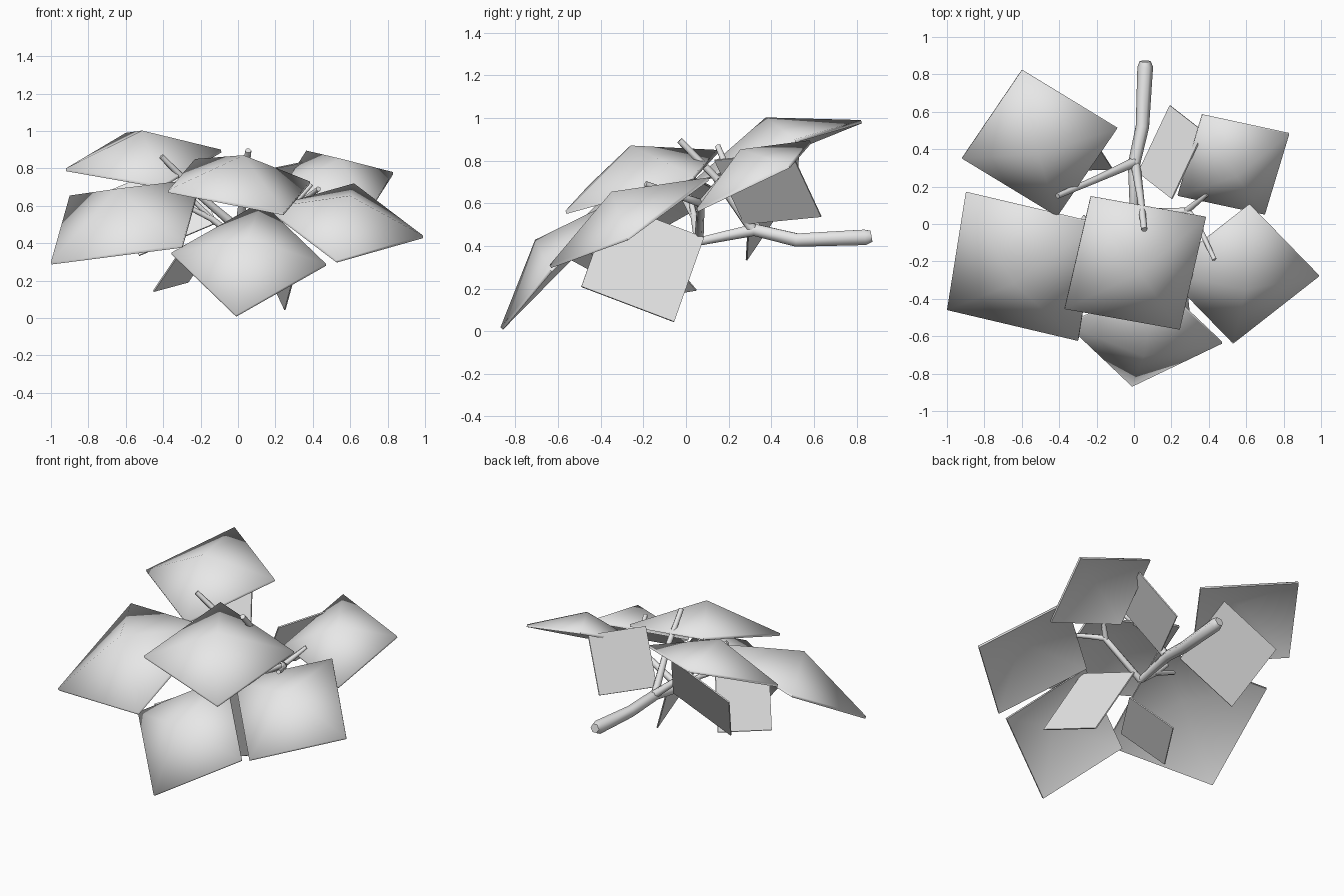
import bpy
from mathutils import Vector

if "Cube" in bpy.data.objects:
    bpy.data.objects.remove(bpy.data.objects["Cube"])

grey = bpy.data.materials.new("light_grey")
grey.diffuse_color = (0.8, 0.8, 0.8, 1)
grey.use_nodes = True
grey.node_tree.nodes["Principled BSDF"].inputs["Base Color"].default_value = grey.diffuse_color


def add_mesh(name, mesh, angle):
    ob = bpy.data.objects.new(name, mesh)
    bpy.context.collection.objects.link(ob)
    mesh.materials.clear()
    mesh.materials.append(grey)
    bpy.ops.object.select_all(action='DESELECT')
    ob.select_set(True)
    bpy.context.view_layer.objects.active = ob
    bpy.ops.object.shade_smooth_by_angle(angle=angle)
    return ob


def leaf(name, a, b, c, bulge, thick):
    """Square leaf card: a is a corner, b and c its two neighbours.
    The centre is pushed out along the upward normal by bulge * side."""
    a, b, c = Vector(a), Vector(b), Vector(c)
    d = b + c - a
    n = (b - a).cross(c - a).normalized()
    if n.z < 0:
        b, c, n = c, b, -n
    side = ((b - a).length + (c - a).length) / 2
    top = [a, b, d, c, (a + d) / 2 + n * bulge * side]
    low = [p - n * thick for p in top]
    faces = []
    for i in range(4):
        j = (i + 1) % 4
        faces += [(i, j, 4), (5 + j, 5 + i, 9), (j, i, 5 + i, 5 + j)]
    me = bpy.data.meshes.new(name)
    me.from_pydata(top + low, [], faces)
    add_mesh(name, me, 1.2)


def twig(name, pts):
    """Six sided tapering tube, points are (x, y, z, radius)."""
    cu = bpy.data.curves.new(name, 'CURVE')
    cu.dimensions = '3D'
    cu.bevel_depth = 1.0
    cu.bevel_resolution = 1
    cu.use_fill_caps = True
    sp = cu.splines.new('POLY')
    sp.points.add(len(pts) - 1)
    for p, (x, y, z, r) in zip(sp.points, pts):
        p.co = (x, y, z, 1)
        p.radius = r
    tmp = bpy.data.objects.new(name + "_curve", cu)
    bpy.context.collection.objects.link(tmp)
    bpy.context.view_layer.update()
    dg = bpy.context.evaluated_depsgraph_get()
    me = bpy.data.meshes.new_from_object(tmp.evaluated_get(dg))
    bpy.data.objects.remove(tmp)
    add_mesh(name, me, 1.1)


# large domed leaves
big = {
    "back_left_leaf": ((-.60, .82, .99), (-.09, .51, .90), (-.92, .35, .80)),
    "left_leaf": ((-1.0, -.46, .30), (-.90, .165, .655), (-.30, -.625, .39)),
    "top_leaf": ((.245, -.565, .565), (.385, .035, .73), (-.37, -.455, .685)),
    "back_right_leaf": ((.83, .48, .78), (.365, .58, .895), (.70, .05, .575)),
    "right_leaf": ((.99, -.28, .44), (.62, .10, .72), (.53, -.64, .31)),
    "front_leaf": ((-.01, -.87, .018), (.47, -.64, .29), (-.355, -.543, .35)),
}
for name, (a, b, c) in big.items():
    leaf(name, a, b, c, .27, .016)

# small flat leaves underneath
small = {
    "lower_front_leaf": ((.255, -.055, .045), (.30, -.49, .21), (.07, .085, .44)),
    "lower_left_leaf": ((-.455, -.25, .145), (-.27, .05, .195), (-.29, -.46, .39)),
    "lower_back_left_leaf": ((-.53, .28, .335), (-.115, .29, .51), (-.68, .515, .685)),
    "lower_back_right_leaf": ((.19, .635, .54), (.02, .275, .505), (.37, .495, .84)),
}
for name, (a, b, c) in small.items():
    leaf(name, a, b, c, 0, .008)

# main branch
twig("main_branch", [(.06, .87, .445, .03), (.06, .84, .44, .042), (.045, .52, .427, .036),
                     (.0, .32, .475, .033), (.0, .06, .42, .022)])
# side twigs
twig("back_left_twig", [(.0, .33, .48, .026), (-.20, .24, .65, .019), (-.41, .15, .865, .015)])
twig("upper_twig", [(.01, .31, .48, .026), (.035, .14, .72, .019), (.055, -.03, .895, .017)])
twig("right_twig", [(.0, .06, .42, .022), (.29, .07, .60, .02), (.35, -.02, .63, .016),
                    (.43, -.19, .69, .014)])
twig("right_fork_twig", [(.28, .07, .595, .018), (.39, .16, .71, .012)])
twig("left_twig", [(.0, .06, .42, .022), (-.14, .04, .53, .018), (-.32, -.01, .62, .013)])
twig("left_fork_twig", [(-.12, .045, .51, .017), (-.24, .02, .63, .012)])
